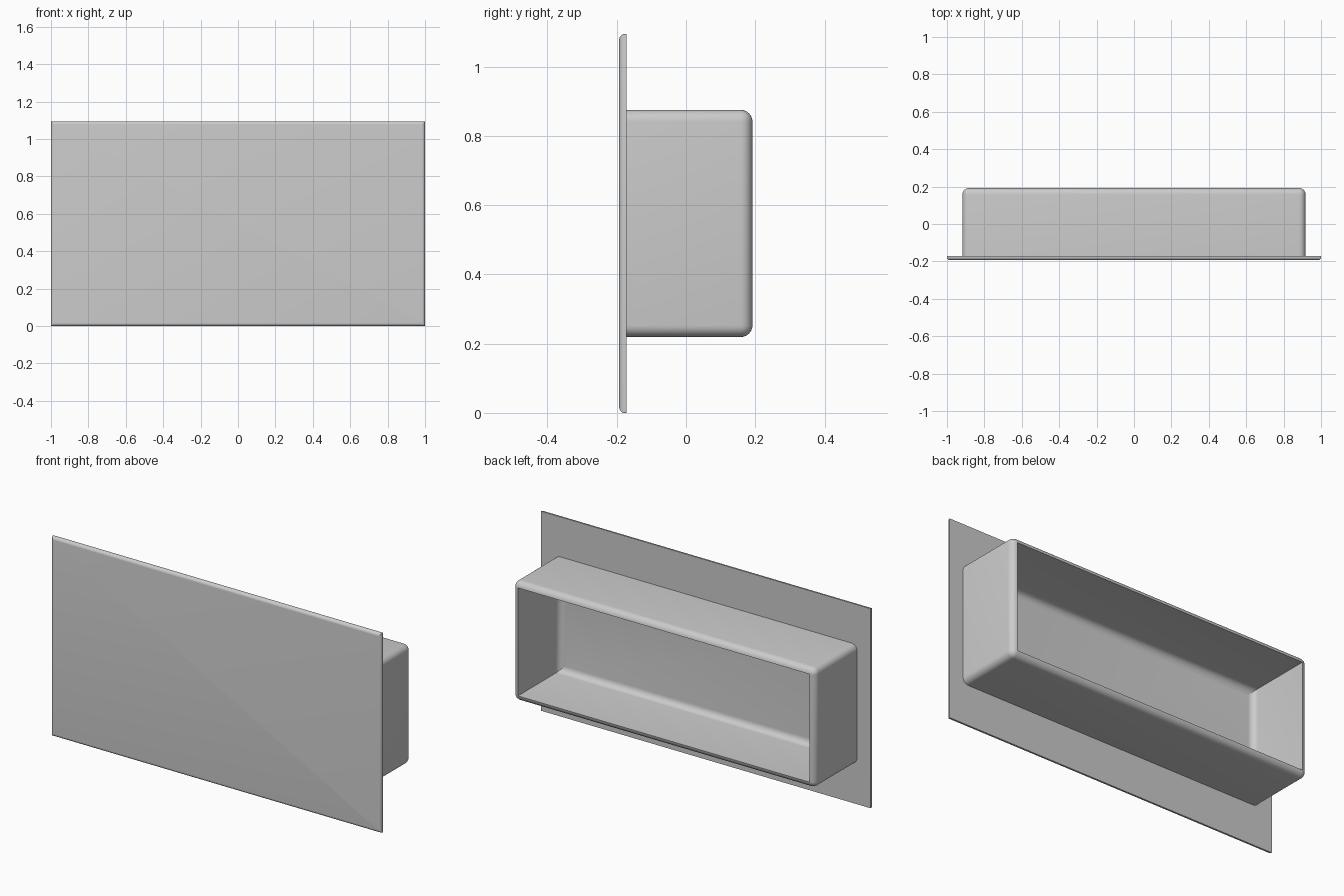
import bpy, bmesh, math

default = bpy.data.objects.get("Cube")
if default:
    bpy.data.objects.remove(default, do_unlink=True)

grey = bpy.data.materials.new("plain grey")
grey.use_nodes = True
colour = (0.6, 0.6, 0.6, 1)
grey.diffuse_color = colour
grey.node_tree.nodes["Principled BSDF"].inputs["Base Color"].default_value = colour

CENTRE_Z = 0.547
STEPS = 6


def ring(bm, half_x, half_z, inset, radius, y):
    """Rounded rectangle in the xz plane, shrunk by inset."""
    r = max(radius - inset, 0.001)
    verts = []
    for i, (sx, sz) in enumerate([(1, 1), (-1, 1), (-1, -1), (1, -1)]):
        for k in range(STEPS + 1):
            a = (i + k / STEPS) * math.pi / 2
            x = sx * (half_x - inset - r) + r * math.cos(a)
            z = sz * (half_z - inset - r) + r * math.sin(a)
            verts.append(bm.verts.new((x, y, z + CENTRE_Z)))
    return verts


def loft(name, half_x, half_z, radius, profile, cap_start):
    """Skin rings along a profile of (inset, y) pairs and cap the ends."""
    bm = bmesh.new()
    rings = [ring(bm, half_x, half_z, i, radius, y) for i, y in profile]
    for a, b in zip(rings, rings[1:]):
        for k in range(len(a)):
            n = (k + 1) % len(a)
            bm.faces.new((a[k], a[n], b[n], b[k]))
    bm.faces.new(rings[-1])
    if cap_start:
        bm.faces.new(rings[0])
    bmesh.ops.recalc_face_normals(bm, faces=bm.faces)
    mesh = bpy.data.meshes.new(name)
    bm.to_mesh(mesh)
    bm.free()
    mesh.materials.append(grey)
    obj = bpy.data.objects.new(name, mesh)
    bpy.context.collection.objects.link(obj)
    bpy.ops.object.select_all(action="DESELECT")
    obj.select_set(True)
    bpy.context.view_layer.objects.active = obj
    bpy.ops.object.shade_smooth_by_angle(angle=math.radians(35))
    return obj


def arc(r, inset, y, start, end):
    """Quarter round centred on (inset, y)."""
    angles = [math.radians(start + (end - start) * k / STEPS) for k in range(STEPS + 1)]
    return [(inset + r * math.cos(a), y + r * math.sin(a)) for a in angles]


BACK, FRONT, JOIN = 0.192, -0.193, -0.172

# Front panel: sharp back edge, rounded front edge
edge = 0.016
loft("front_panel", 1.0, CENTRE_Z, 0.001,
     [(0, JOIN)] + arc(edge, edge, FRONT + edge, 180, 270), True)

# Drawer box: rounded outer walls, open rear, filleted inside
r, wall, floor = 0.034, 0.032, JOIN + 0.003
rim = [p for p in arc(r, r, BACK - r, 180, 90) if p[0] < wall - 0.001]
inside = arc(r, wall + r, floor + r, 180, 270)
loft("drawer_box", 0.917, 0.328, r,
     [(0, JOIN)] + rim + [(wall, BACK)] + inside, True)
